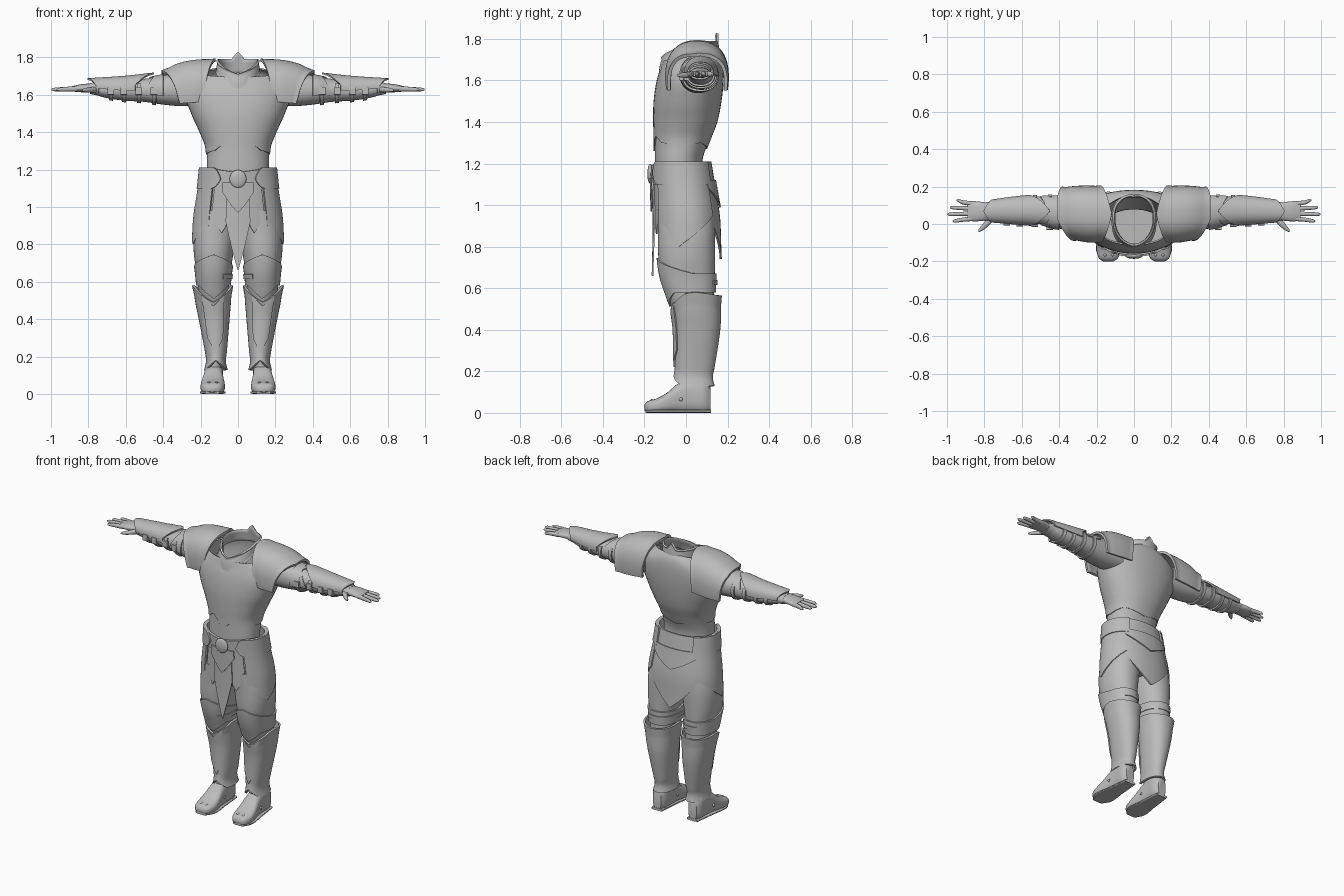
import bpy, math
from math import sin, cos, radians

if "Cube" in bpy.data.objects:
    bpy.data.objects.remove(bpy.data.objects["Cube"], do_unlink=True)

steel = bpy.data.materials.new("grey_steel")
steel.use_nodes = True
steel.diffuse_color = (0.5, 0.5, 0.5, 1)
steel.node_tree.nodes["Principled BSDF"].inputs["Base Color"].default_value = (0.5, 0.5, 0.5, 1)


def vee(a, centre, width):
    """1 at the centre angle, falling straight to 0 at +-width degrees."""
    return max(0, 1 - abs((a - centre + 180) % 360 - 180) / width)


def section(rows, t):
    """Smoothly interpolated (u0, u1, v0, v1) extents at position t."""
    t = min(max(t, rows[0][0]), rows[-1][0])
    i = max(k for k in range(len(rows) - 1) if rows[k][0] <= t)
    p, q = rows[i], rows[i + 1]
    o, r = rows[max(i - 1, 0)], rows[min(i + 2, len(rows) - 1)]
    h = q[0] - p[0]
    s = (t - p[0]) / h
    out = []
    for k in range(1, 5):
        m0 = (q[k] - o[k]) / (q[0] - o[0]) * h
        m1 = (r[k] - p[k]) / (r[0] - p[0]) * h
        out.append((2*s**3 - 3*s*s + 1) * p[k] + (s**3 - 2*s*s + s) * m0
                   + (3*s*s - 2*s**3) * q[k] + (s**3 - s*s) * m1)
    return out


def finish(ob, mirror=False, thick=0):
    """Apply thickness and mirroring, then shade smooth with sharp edges."""
    if thick:
        m = ob.modifiers.new("thickness", "SOLIDIFY")
        m.thickness, m.offset = thick, -1
    if mirror:
        m = ob.modifiers.new("mirror", "MIRROR")
        m.use_mirror_merge = False
    bpy.context.view_layer.update()
    me = bpy.data.meshes.new_from_object(ob.evaluated_get(bpy.context.evaluated_depsgraph_get()))
    ob.modifiers.clear()
    ob.data = me
    me.materials.clear()
    me.materials.append(steel)
    me.polygons.foreach_set("use_smooth", [True] * len(me.polygons))
    me.set_sharp_from_angle(angle=radians(45))


def loft(name, axis, rows, lo=None, hi=None, arc=(0, 360), grow=0, flare=(0, 0),
         thick=0, cap=False, mirror=False, power=2.2, n=48, m=24):
    """Skin rounded sections along an axis; lo and hi trim the ends by angle."""
    full = arc[1] - arc[0] == 360
    cols = n if full else n + 1
    verts, faces = [], []
    for i in range(m + 1):
        f = i / m
        for j in range(cols):
            a = arc[0] + (arc[1] - arc[0]) * j / n
            t0 = lo(a) if lo else rows[0][0]
            t1 = hi(a) if hi else rows[-1][0]
            t = t0 + (t1 - t0) * f
            u0, u1, v0, v1 = section(rows, t)
            g = grow + flare[0] * max(0, 1 - f * 8) + flare[1] * max(0, 1 - (1 - f) * 8)
            c, s = cos(radians(a)), sin(radians(a))
            u = (u0 + u1) / 2 + ((u1 - u0) / 2 + g) * math.copysign(abs(c) ** (2 / power), c)
            v = (v0 + v1) / 2 + ((v1 - v0) / 2 + g) * math.copysign(abs(s) ** (2 / power), s)
            verts.append({"z": (u, v, t), "x": (t, u, v), "y": (v, t, u)}[axis])
    for i in range(m):
        for j in range(n):
            k = (j + 1) % cols
            faces.append((i*cols + j, i*cols + k, (i+1)*cols + k, (i+1)*cols + j))
    if cap:
        faces.append(tuple(reversed(range(cols))))
        faces.append(tuple(range(m * cols, (m + 1) * cols)))
    me = bpy.data.meshes.new(name)
    me.from_pydata(verts, [], faces)
    ob = bpy.data.objects.new(name, me)
    bpy.context.collection.objects.link(ob)
    finish(ob, mirror, thick)


def ball(name, loc, scale, mirror=False):
    bpy.ops.mesh.primitive_uv_sphere_add(segments=24, ring_count=12, radius=1)
    ob = bpy.context.object
    ob.name = name
    for v in ob.data.vertices:
        v.co = [v.co[k] * scale[k] + loc[k] for k in range(3)]
    finish(ob, mirror)


# Torso: hollow body, breastplate over it and a raised collar
torso = [(1.12, -.165, .165, -.15, .08), (1.22, -.165, .165, -.15, .08),
         (1.32, -.17, .17, -.15, .115), (1.4, -.2, .2, -.152, .145),
         (1.5, -.245, .245, -.15, .165), (1.6, -.275, .275, -.135, .175),
         (1.68, -.25, .25, -.11, .175), (1.73, -.17, .17, -.095, .165),
         (1.76, -.1, .1, -.085, .145)]


def neckline(a):
    return 1.725 + .03 * sin(radians(a))


loft("abdomen", "z", torso, hi=lambda a: 1.4)
loft("breastplate", "z", torso, grow=.006, thick=.008, hi=neckline, m=40,
     lo=lambda a: 1.3 + .035 * vee(a, -115, 20) + .035 * vee(a, -65, 20)
     - .04 * vee(a, -90, 18) - .02 * vee(a, 0, 40) - .02 * vee(a, 180, 40) - .03 * vee(a, 90, 50))
collar = [(1.6, -.13, .13, -.13, .165), (1.7, -.115, .115, -.112, .16), (1.82, -.1, .1, -.05, .145)]
loft("collar", "z", collar, grow=.006, thick=.012, flare=(.004, .005), n=72,
     lo=lambda a: 1.72 - .11 * vee(a, -90, 75),
     hi=lambda a: 1.785 - .075 * vee(a, -90, 90) + .04 * vee(a, 90, 14))

# Hips, belt and hanging skirt plates
skirt = [(.6, -.25, .25, -.165, .18), (.8, -.243, .243, -.16, .172), (.95, -.235, .235, -.16, .165),
         (1.1, -.212, .212, -.163, .14), (1.21, -.2, .2, -.168, .122)]
loft("hips", "z", [(.86, -.17, .17, -.1, .1), (.92, -.21, .21, -.13, .135),
                   (1.02, -.212, .212, -.145, .14), (1.14, -.19, .19, -.145, .115)], cap=True)
loft("belt", "z", skirt, lo=lambda a: 1.1, thick=.015,
     hi=lambda a: 1.21 - .025 * vee(a, -90, 50))
loft("belt_side_plate", "z", skirt, arc=(-66, 55), grow=.009, thick=.012, mirror=True,
     lo=lambda a: 1.1 + .045 * vee(a, -66, 14) ** 2, hi=lambda a: 1.21 - .055 * vee(a, -66, 14) ** 2)
ball("buckle", (0, -.172, 1.15), (.045, .014, .048))
loft("side_tasset", "z", skirt, arc=(-52, 48), grow=.004, thick=.012, mirror=True,
     lo=lambda a: .95 - .15 * vee(a, -12, 60), hi=lambda a: 1.12)
loft("front_flank_plate", "z", skirt, arc=(-76, -54), grow=-.006, thick=.008, mirror=True,
     lo=lambda a: .96 - .1 * vee(a, -70, 16), hi=lambda a: 1.12)
loft("front_tabard", "z", skirt, arc=(-104, -76), grow=.002, thick=.008,
     lo=lambda a: .92 - .26 * vee(a, -90, 14), hi=lambda a: 1.12)
loft("front_tabard_upper", "z", skirt, arc=(-110, -70), grow=.011, thick=.008,
     lo=lambda a: 1.08 - .11 * vee(a, -90, 20), hi=lambda a: 1.13)
loft("rear_skirt_plate", "z", skirt, arc=(42, 138), grow=-.002, thick=.01,
     lo=lambda a: .93 - .19 * vee(a, 90, 48), hi=lambda a: 1.12)
loft("rear_skirt_upper", "z", skirt, arc=(46, 134), grow=.008, thick=.008,
     lo=lambda a: 1.08 - .09 * vee(a, 90, 44), hi=lambda a: 1.12)

# Legs, knee guards, greaves and boots
leg = [(.1, .085, .165, -.03, .1), (.3, .07, .18, -.04, .14), (.45, .055, .2, -.05, .15),
       (.55, .05, .212, -.085, .135), (.65, .04, .222, -.118, .138), (.75, .025, .236, -.133, .14),
       (.87, .008, .236, -.135, .14), (.98, 0, .21, -.138, .135)]
loft("leg", "z", leg, mirror=True, cap=True, m=40)
loft("knee_guard", "z", leg, grow=.009, thick=.012, mirror=True,
     lo=lambda a: .58 - .07 * vee(a, -90, 55), hi=lambda a: .67 + .075 * vee(a, -90, 100))
loft("knee_strap", "z", leg, grow=.014, thick=.01, mirror=True, m=4,
     arc=(60, 240), lo=lambda a: .615, hi=lambda a: .64)
greave = [(.12, .058, .178, -.062, .135), (.17, .066, .17, -.055, .128), (.22, .06, .176, -.054, .138),
          (.4, .045, .21, -.058, .165), (.5, .037, .23, -.07, .168), (.6, .03, .242, -.076, .166)]
loft("greave", "z", greave, thick=.012, flare=(.005, .006), mirror=True, m=32,
     lo=lambda a: .13 + .05 * vee(a, -90, 60),
     hi=lambda a: .565 - .075 * vee(a, -90, 70) + .015 * vee(a, 0, 60) + .015 * vee(a, 180, 60))
loft("shin_ridge", "z", greave, arc=(-122, -58), grow=.007, thick=.008, mirror=True,
     lo=lambda a: .3 - .08 * vee(a, -90, 32), hi=lambda a: .53 - .06 * vee(a, -90, 32))
loft("boot", "y", [(-.2, .012, .04, .11, .165), (-.185, .003, .056, .087, .187),
                   (-.14, 0, .07, .071, .2), (-.09, 0, .098, .072, .196), (-.04, 0, .14, .078, .186),
                   (.03, 0, .17, .08, .18), (.09, 0, .17, .082, .178), (.118, .008, .13, .1, .16)],
     cap=True, mirror=True, power=2.8)
loft("boot_sole", "y", [(-.195, 0, .014, .1, .175), (-.14, 0, .016, .068, .203),
                        (-.02, 0, .016, .078, .188), (.12, 0, .016, .09, .17)],
     cap=True, mirror=True, power=4)
for side_x in (.079, .186):
    ball("boot_rivet", (side_x, -.025, .065), (.007, .009, .009), mirror=True)
for toe_x in (.115, .155):
    ball("toe_rivet", (toe_x, -.165, .06), (.008, .008, .006), mirror=True)

# Shoulder guards: arched shells with a raised outer rim
pauldron = [(.11, -.085, .195, 1.46, 1.79), (.22, -.1, .205, 1.44, 1.788),
            (.32, -.085, .203, 1.44, 1.768), (.41, -.06, .19, 1.46, 1.725)]
loft("pauldron", "x", pauldron, arc=(-14, 194), thick=.016, flare=(.004, .006), mirror=True,
     power=2.4, lo=lambda a: .18 - .06 * vee(a, 90, 90),
     hi=lambda a: .41 - .1 * vee(a, 194, 90) - .03 * vee(a, -14, 70))

# Arms with forearm guards, straps and buckles
arm = [(.2, -.03, .15, 1.54, 1.72), (.32, -.03, .15, 1.54, 1.715), (.42, -.022, .15, 1.55, 1.7),
       (.5, 0, .148, 1.562, 1.685), (.6, .004, .14, 1.568, 1.68), (.7, .012, .128, 1.582, 1.672),
       (.78, .025, .112, 1.605, 1.66)]
loft("arm", "x", arm, cap=True, mirror=True)
loft("elbow_guard", "x", arm, arc=(20, 200), grow=.007, thick=.008, mirror=True,
     lo=lambda a: .4, hi=lambda a: .5 - .05 * vee(a, 110, 80))
vambrace = [(.44, -.02, .16, 1.55, 1.72), (.6, -.006, .152, 1.558, 1.702), (.81, .012, .124, 1.6, 1.688)]
loft("vambrace", "x", vambrace, arc=(-5, 185), thick=.01, mirror=True,
     lo=lambda a: .55 - .1 * vee(a, 90, 75), hi=lambda a: .76 + .045 * vee(a, 90, 80))
for x in (.45, .53, .61, .68):
    loft("forearm_strap", "x", arm, grow=.009, thick=.009, mirror=True, m=4,
         arc=(150, 390), lo=lambda a: x - .011, hi=lambda a: x + .011)
    y, _, z0, z1 = section(arm, x)
    loft("strap_buckle", "x", [(x - .017, y - .018, y + .004, 1.6, 1.64),
                               (x + .017, y - .018, y + .004, 1.6, 1.64)],
         cap=True, mirror=True, power=6, m=2)

# Gauntlets: cuff, palm, four fingers and a thumb
loft("wrist_cuff", "x", [(.745, .012, .122, 1.595, 1.672), (.79, .018, .116, 1.604, 1.662)],
     thick=.008, mirror=True, m=4)
loft("palm", "x", [(.76, .026, .11, 1.61, 1.66), (.8, .018, .116, 1.612, 1.66),
                   (.85, .014, .122, 1.614, 1.654), (.89, .018, .12, 1.618, 1.645)],
     cap=True, mirror=True)
for tip, y0, y1 in ((.95, .108, .126), (.985, .082, .088), (.998, .056, .052), (.97, .029, .016)):
    loft("finger", "x", [(.86, y0 - .013, y0 + .013, 1.618, 1.646),
                         (.92, (y0 + y1) / 2 - .011, (y0 + y1) / 2 + .011, 1.618, 1.642),
                         (tip - .012, y1 - .009, y1 + .009, 1.619, 1.637),
                         (tip, y1 - .003, y1 + .003, 1.624, 1.631)],
         cap=True, mirror=True, n=16, m=12)
loft("thumb", "x", [(.755, .015, .06, 1.612, 1.646), (.785, -.016, .03, 1.612, 1.64),
                    (.815, -.038, -.008, 1.614, 1.636), (.832, -.044, -.03, 1.618, 1.63)],
     cap=True, mirror=True, n=16, m=12)
